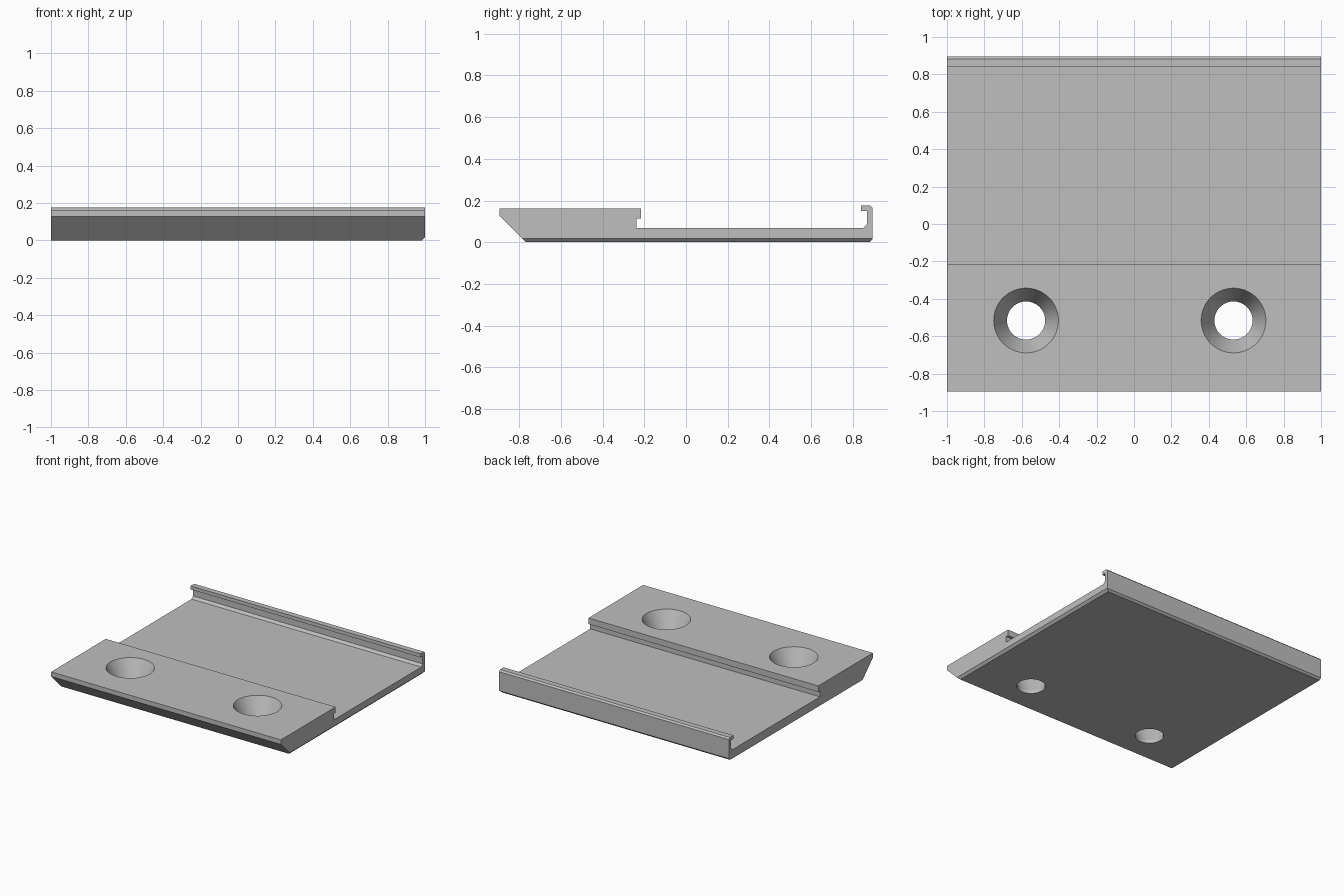
import bpy, bmesh, math
from mathutils import Vector

cube = bpy.data.objects.get("Cube")
if cube:
    bpy.data.objects.remove(cube, do_unlink=True)

grey = bpy.data.materials.new("light_grey")
grey.use_nodes = True
grey.diffuse_color = (0.52, 0.52, 0.52, 1)
grey.node_tree.nodes["Principled BSDF"].inputs["Base Color"].default_value = (0.52, 0.52, 0.52, 1)


def add_object(name, bm):
    bmesh.ops.recalc_face_normals(bm, faces=bm.faces)
    mesh = bpy.data.meshes.new(name)
    bm.to_mesh(mesh)
    bm.free()
    mesh.materials.append(grey)
    obj = bpy.data.objects.new(name, mesh)
    bpy.context.collection.objects.link(obj)
    return obj


# Side profile (y, z): bevelled thick block, undercut slot, thin tray, hooked back lip
TOP = 0.163
profile = [
    (-0.768, 0), (0.88, 0), (0.895, 0.015), (0.895, 0.165), (0.883, 0.177),
    (0.839, 0.177), (0.839, 0.149), (0.868, 0.149), (0.868, 0.087), (0.85, 0.069),
    (-0.237, 0.069), (-0.237, 0.115), (-0.216, 0.115), (-0.216, TOP),
    (-0.895, TOP), (-0.895, 0.127),
]
bm = bmesh.new()
face = bm.faces.new([bm.verts.new((-1, y, z)) for y, z in profile])
extruded = bmesh.ops.extrude_face_region(bm, geom=[face])
bmesh.ops.translate(bm, vec=(2, 0, 0),
                    verts=[v for v in extruded["geom"] if isinstance(v, bmesh.types.BMVert)])

# Small chamfer along the bottom edge of the left end
cut = bmesh.ops.bisect_plane(bm, geom=bm.verts[:] + bm.edges[:] + bm.faces[:],
                             plane_co=Vector((0.982, 0, 0)), plane_no=Vector((1, 0, -1)),
                             clear_outer=True)
bmesh.ops.edgeloop_fill(bm, edges=[e for e in cut["geom_cut"] if isinstance(e, bmesh.types.BMEdge)])
plate = add_object("mounting_plate", bm)


# Countersunk screw holes, cut with lathed plugs
def screw_plug(x, y, sides=64):
    bm = bmesh.new()
    rings = []
    for r, z in ((0.102, -0.05), (0.102, 0.023), (0.173, TOP), (0.173, 0.25)):
        rings.append([bm.verts.new((x + r * math.cos(a), y + r * math.sin(a), z))
                      for a in (2 * math.pi * i / sides for i in range(sides))])
    for low, high in zip(rings, rings[1:]):
        for i in range(sides):
            j = (i + 1) % sides
            bm.faces.new((low[i], low[j], high[j], high[i]))
    bm.faces.new(rings[0])
    bm.faces.new(rings[-1])
    plug = add_object("screw_hole_cutter", bm)
    plug.hide_render = True
    return plug


bpy.ops.object.select_all(action="DESELECT")
plate.select_set(True)
bpy.context.view_layer.objects.active = plate
for x in (-0.577, 0.532):
    plug = screw_plug(x, -0.516)
    mod = plate.modifiers.new("screw_hole", "BOOLEAN")
    mod.operation = "DIFFERENCE"
    mod.solver = "EXACT"
    mod.object = plug
    bpy.ops.object.modifier_apply(modifier=mod.name)
    bpy.data.objects.remove(plug, do_unlink=True)

bpy.ops.object.shade_smooth_by_angle(angle=math.radians(20))
